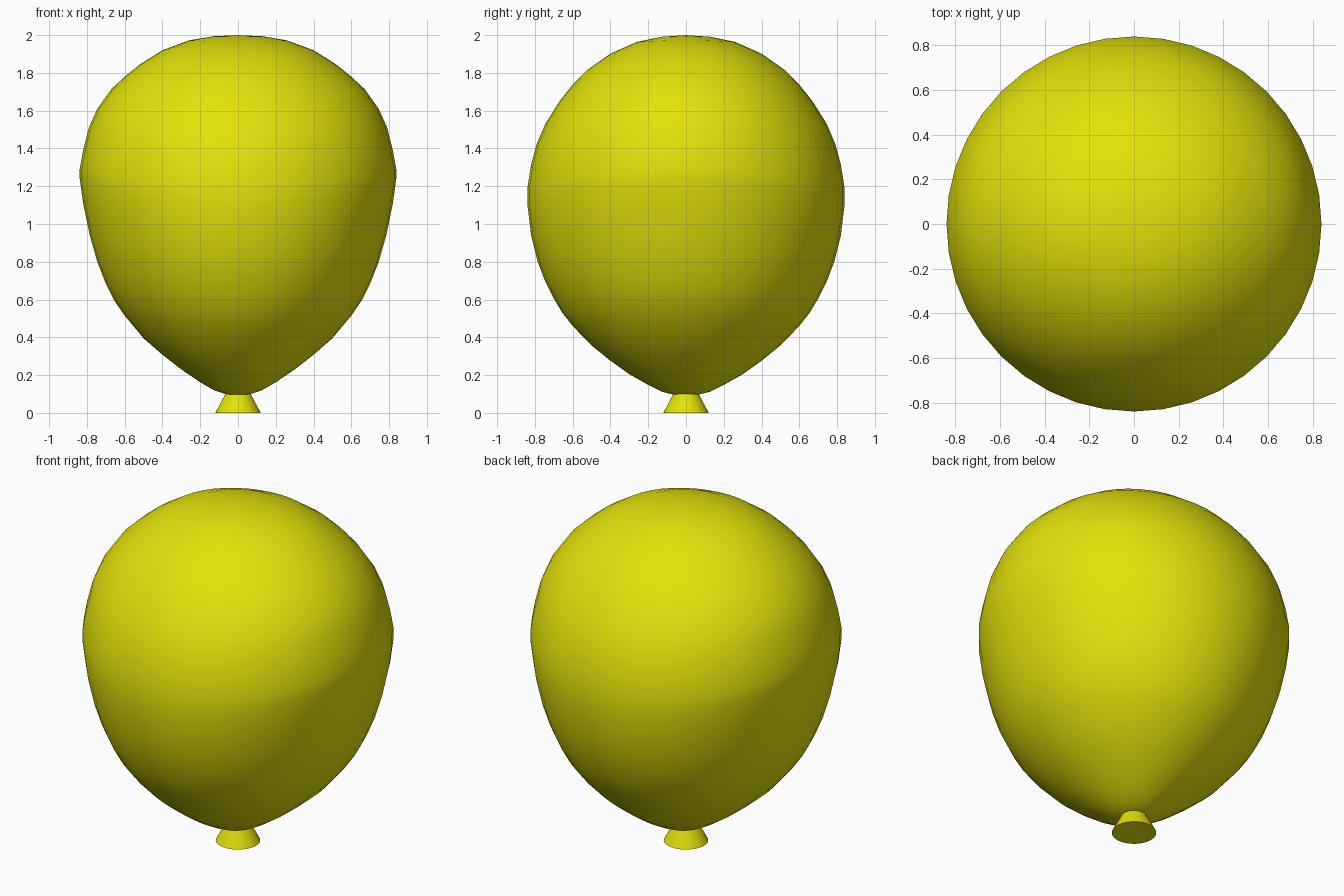
import bpy, bmesh
from math import cos, sin, tau, radians

if "Cube" in bpy.data.objects:
    bpy.data.objects.remove(bpy.data.objects["Cube"])

yellow = bpy.data.materials.new("yellow_rubber")
yellow.diffuse_color = (0.76, 0.76, 0.003, 1)
yellow.use_nodes = True
yellow.node_tree.nodes["Principled BSDF"].inputs["Base Color"].default_value = yellow.diffuse_color
SIDES = 40


def finish(bm, name, angle):
    bmesh.ops.recalc_face_normals(bm, faces=bm.faces)
    mesh = bpy.data.meshes.new(name)
    bm.to_mesh(mesh)
    bm.free()
    ob = bpy.data.objects.new(name, mesh)
    bpy.context.collection.objects.link(ob)
    mesh.materials.append(yellow)
    bpy.ops.object.select_all(action='DESELECT')
    ob.select_set(True)
    bpy.context.view_layer.objects.active = ob
    bpy.ops.object.shade_smooth_by_angle(angle=radians(angle))


# balloon body: round rings whose height is higher along x than along y
# (radius, height on the x axis, height on the y axis)
rings = [
    (0.13, 1.994, 1.991), (0.26, 1.972, 1.964), (0.40, 1.92, 1.902),
    (0.52, 1.845, 1.817), (0.60, 1.78, 1.738), (0.67, 1.715, 1.65),
    (0.745, 1.61, 1.53), (0.79, 1.51, 1.425), (0.82, 1.39, 1.315),
    (0.838, 1.29, 1.20), (0.838, 1.24, 1.09), (0.82, 1.11, 0.94),
    (0.785, 0.94, 0.80), (0.745, 0.80, 0.695), (0.70, 0.685, 0.605),
    (0.655, 0.595, 0.53), (0.60, 0.515, 0.46), (0.50, 0.395, 0.357),
    (0.40, 0.308, 0.276), (0.30, 0.23, 0.205), (0.20, 0.162, 0.148),
    (0.127, 0.12, 0.112), (0.06, 0.097, 0.095),
]
bm = bmesh.new()
top = bm.verts.new((0, 0, 2))
bottom = bm.verts.new((0, 0, 0.09))
loops = []
for r, zx, zy in rings:
    loop = []
    for i in range(SIDES):
        c, s = cos(tau * i / SIDES), sin(tau * i / SIDES)
        loop.append(bm.verts.new((r * c, r * s, zx * c * c + zy * s * s)))
    loops.append(loop)
for i in range(SIDES):
    j = (i + 1) % SIDES
    bm.faces.new((top, loops[0][i], loops[0][j]))
    bm.faces.new((bottom, loops[-1][j], loops[-1][i]))
    for a, b in zip(loops, loops[1:]):
        bm.faces.new((a[i], b[i], b[j], a[j]))
finish(bm, "balloon_body", 60)

# flared neck under the body
bm = bmesh.new()
bmesh.ops.create_cone(bm, cap_ends=True, segments=SIDES,
                      radius1=0.12, radius2=0.065, depth=0.105)
bmesh.ops.translate(bm, verts=bm.verts, vec=(0, 0, 0.0525))
finish(bm, "balloon_neck", 30)
